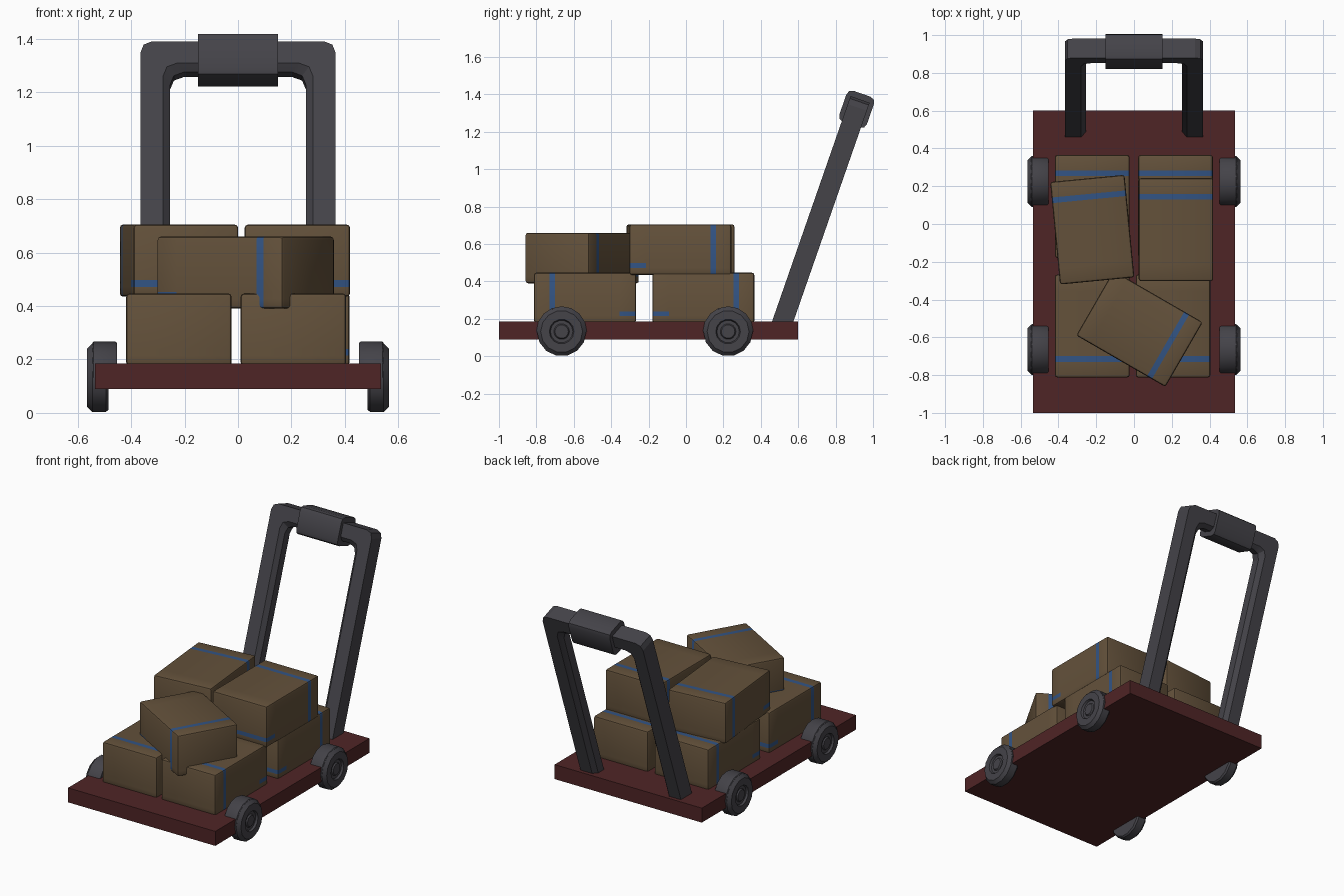
import bpy, bmesh, math
from mathutils import Vector, Matrix

if "Cube" in bpy.data.objects:
    bpy.data.objects.remove(bpy.data.objects["Cube"])


def material(name, rgb):
    m = bpy.data.materials.new(name)
    m.diffuse_color = (*rgb, 1)
    m.use_nodes = True
    m.node_tree.nodes["Principled BSDF"].inputs["Base Color"].default_value = m.diffuse_color
    return m


CARD = material("cardboard brown", (0.125, 0.082, 0.043))
TAPE = material("tape blue", (0.032, 0.088, 0.23))
RED = material("deck dark red", (0.078, 0.018, 0.019))
GREY = material("rubber grey", (0.058, 0.056, 0.066))


def finish(name, bm, mats, smooth=None, matrix=None):
    bmesh.ops.recalc_face_normals(bm, faces=bm.faces)
    me = bpy.data.meshes.new(name)
    bm.to_mesh(me)
    bm.free()
    ob = bpy.data.objects.new(name, me)
    bpy.context.collection.objects.link(ob)
    for m in mats:
        me.materials.append(m)
    if matrix is not None:
        ob.matrix_world = matrix
    if smooth:
        bpy.ops.object.select_all(action='DESELECT')
        ob.select_set(True)
        bpy.context.view_layer.objects.active = ob
        bpy.ops.object.shade_smooth_by_angle(angle=math.radians(smooth))
    return ob


def box_mesh(size, bevel=0, segments=2):
    bm = bmesh.new()
    bmesh.ops.create_cube(bm, size=1, matrix=Matrix.Diagonal((*size, 1)))
    if bevel:
        bmesh.ops.bevel(bm, geom=bm.edges[:], offset=bevel, segments=segments,
                        profile=0.5, affect='EDGES')
    return bm


def skin(bm, rings, close_profile):
    """Join neighbouring rings of vertices with quads."""
    n = len(rings[0])
    for a, b in zip(rings, rings[1:]):
        for i in range(n if close_profile else n - 1):
            j = (i + 1) % n
            bm.faces.new((a[i], a[j], b[j], b[i]))


# Deck
finish("deck", box_mesh((1.07, 1.6, 0.095)), [RED],
       matrix=Matrix.Translation((0, -0.2, 0.1375)))


# Cardboard boxes: one tape loop near +y, one short strip wrapping the -y end
def carton(name, x, y, z, angle):
    w, l, h = 0.395, 0.545, 0.27
    bm = box_mesh((w, l, h), 0.013)
    for co, no in (((0, 0.16, 0), (0, 1, 0)), ((0, 0.19, 0), (0, 1, 0)),
                   ((0, -0.185, 0), (0, 1, 0)), ((0, 0, -0.098), (0, 0, 1)),
                   ((0, 0, -0.072), (0, 0, 1))):
        bmesh.ops.bisect_plane(bm, geom=bm.verts[:] + bm.edges[:] + bm.faces[:],
                               plane_co=co, plane_no=no)
    for f in bm.faces:
        c = f.calc_center_median()
        loop = 0.16 < c.y < 0.19
        strip = c.y < -0.185 and -0.098 < c.z < -0.072
        f.material_index = 1 if loop or strip else 0
    finish(name, bm, [CARD, TAPE], 40,
           Matrix.Translation((x, y, z)) @ Matrix.Rotation(math.radians(angle), 4, 'Z'))


carton("box_front_left", -0.221, -0.54, 0.312, 180)
carton("box_front_right", 0.207, -0.54, 0.312, 180)
carton("box_back_left", -0.221, 0.093, 0.312, 0)
carton("box_back_right", 0.22, 0.093, 0.312, 0)
carton("box_top_right", 0.222, -0.03, 0.57, 0)
carton("box_top_left", -0.221, -0.03, 0.57, 5.5)
carton("box_top_front", 0.029, -0.555, 0.525, -120)


# Wheels: lathed tyre with hub rings, and a half-round guard above
def lathe(profile, sides, arc):
    bm = bmesh.new()
    full = arc > 6
    rings = []
    for k in range(sides + (0 if full else 1)):
        a = arc * k / sides
        rings.append([bm.verts.new((x, r * math.cos(a), r * math.sin(a)))
                      for x, r in profile])
    if full:
        rings.append(rings[0])
    skin(bm, rings, False)
    bmesh.ops.remove_doubles(bm, verts=bm.verts, dist=1e-5)
    if not full:
        bmesh.ops.holes_fill(bm, edges=bm.edges)
    return bm


TYRE = [(0.485, 0), (0.485, 0.124), (0.495, 0.132), (0.545, 0.132), (0.565, 0.112),
        (0.565, 0.066), (0.552, 0.06), (0.552, 0.042), (0.56, 0.036), (0.56, 0)]
GUARD = [(0.452, 0), (0.452, 0.13), (0.46, 0.135), (0.54, 0.135), (0.545, 0.13), (0.545, 0)]
for side, s in (("left", -1), ("right", 1)):
    for end, y in (("front", -0.665), ("back", 0.225)):
        m = Matrix.Translation((0, y, 0.132))
        finish(f"wheel_{end}_{side}",
               lathe([(s * x, r) for x, r in TYRE], 14, math.tau), [GREY], 35, m)
        finish(f"wheel_guard_{end}_{side}",
               lathe([(s * x, r) for x, r in GUARD], 8, math.pi), [GREY], 35, m)

# Handle: leaning frame, local z runs up the bars
L = 1.258
lean = Matrix.Translation((0, 0.517, 0.185)) @ Matrix.Rotation(math.radians(-19.2), 4, 'X')
outer = [(-0.365, -0.06), (-0.365, L - 0.045), (-0.353, L - 0.013), (-0.322, L)]
inner = [(-0.255, -0.06), (-0.255, L - 0.165), (-0.24, L - 0.127), (-0.2, L - 0.112)]
outer += [(-x, z) for x, z in reversed(outer)]
inner += [(-x, z) for x, z in reversed(inner)]
section = [(0, -0.054), (0.77, -0.054), (1, -0.028), (1, 0.028), (0.77, 0.054), (0, 0.054)]
bm = bmesh.new()
rings = []
for o, i in zip(outer, inner):
    o, i = Vector(o), Vector(i)
    rings.append([bm.verts.new((p.x, d, p.y)) for t, d in section for p in [o.lerp(i, t)]])
skin(bm, rings, True)
for r in (rings[0], rings[-1]):
    bm.faces.new(r)
finish("handle_frame", bm, [GREY], 20, lean)

# Grip sleeve on the crossbar
bm = bmesh.new()
bmesh.ops.create_cube(bm, size=1, matrix=Matrix.Diagonal((0.3, 0.156, 0.176, 1)))
along = [e for e in bm.edges if abs(e.verts[0].co.x - e.verts[1].co.x) > 0.1]
bmesh.ops.bevel(bm, geom=along, offset=0.03, segments=2, profile=0.5, affect='EDGES')
finish("handle_grip", bm, [GREY], 40, lean @ Matrix.Translation((0, 0, L - 0.056)))
